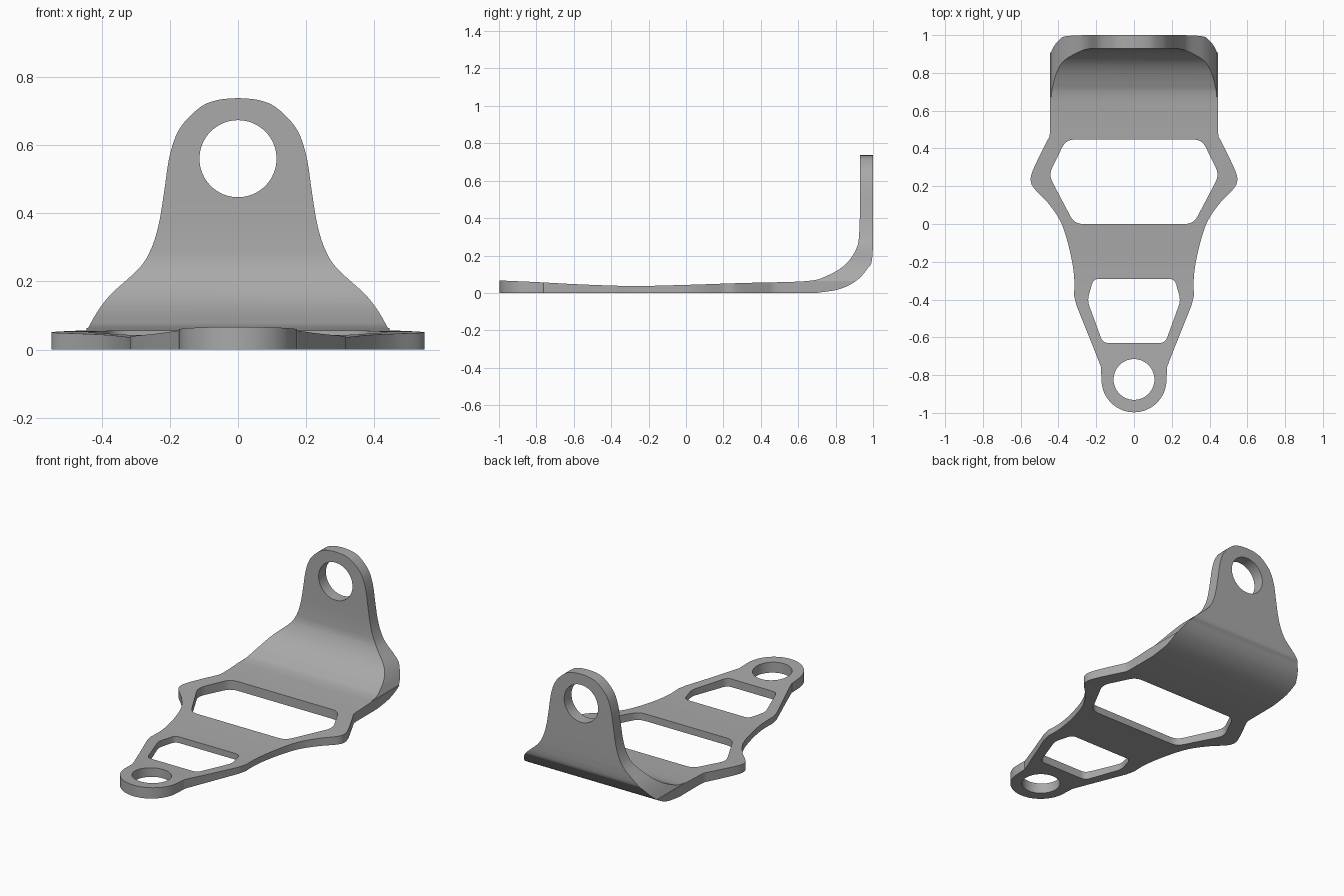
import bpy, bmesh, math
from mathutils import Vector

cube = bpy.data.objects.get("Cube")
if cube:
    bpy.data.objects.remove(cube, do_unlink=True)

metal = bpy.data.materials.new("grey_metal")
metal.use_nodes = True
colour = (0.4, 0.4, 0.4, 1)
metal.diffuse_color = colour
metal.node_tree.nodes["Principled BSDF"].inputs["Base Color"].default_value = colour


def smooth(pts, steps=6):
    """Open curve passing through every given point."""
    p = [Vector(q) for q in pts]
    p = [2 * p[0] - p[1]] + p + [2 * p[-1] - p[-2]]
    out = []
    for a, b, c, d in zip(p, p[1:], p[2:], p[3:]):
        for i in range(steps):
            t = i / steps
            out.append(0.5 * (2 * b + (c - a) * t + (2 * a - 5 * b + 4 * c - d) * t ** 2
                              + (3 * b - a - 3 * c + d) * t ** 3))
    return out + [p[-2]]


def mirrored(half):
    """Close a right-hand half outline with its left-hand copy."""
    half = [Vector(q) for q in half]
    left = [Vector((-q.x, q.y)) for q in reversed(half) if q.x > 1e-5]
    return half + left


def rounded(pts, r, steps=5):
    """Polygon with rounded corners."""
    p = [Vector(q) for q in pts]
    out = []
    for i, b in enumerate(p):
        a, c = p[i - 1], p[(i + 1) % len(p)]
        s, e = b + (a - b).normalized() * r, b + (c - b).normalized() * r
        for k in range(steps + 1):
            t = k / steps
            out.append(s * (1 - t) ** 2 + b * 2 * t * (1 - t) + e * t ** 2)
    return out


def circle(cy, r, n=64):
    return [Vector((r * math.cos(math.tau * i / n), cy + r * math.sin(math.tau * i / n)))
            for i in range(n)]


def prism(name, pts, axis, lo, hi):
    """Extrude a 2D outline along one axis."""
    place = {"x": lambda q, d: (d, q.x, q.y),
             "y": lambda q, d: (q.x, d, q.y),
             "z": lambda q, d: (q.x, q.y, d)}[axis]
    bm = bmesh.new()
    rings = [[bm.verts.new(place(q, d)) for q in pts] for d in (lo, hi)]
    for ring in rings:
        bm.faces.new(ring)
    for i in range(len(pts)):
        bm.faces.new((rings[0][i - 1], rings[0][i], rings[1][i], rings[1][i - 1]))
    bmesh.ops.recalc_face_normals(bm, faces=bm.faces)
    mesh = bpy.data.meshes.new(name)
    bm.to_mesh(mesh)
    bm.free()
    mesh.materials.append(metal)
    obj = bpy.data.objects.new(name, mesh)
    bpy.context.collection.objects.link(obj)
    return obj


# Bent sheet: side profile swept across the width
inner = smooth([(-1.05, 0.069), (-0.8, 0.058), (-0.55, 0.045), (-0.28, 0.037), (0, 0.043),
                (0.3, 0.053), (0.64, 0.063), (0.75, 0.09), (0.85, 0.15),
                (0.91, 0.235), (0.926, 0.32), (0.93, 0.5), (0.93, 0.8)])
outer = smooth([(1, 0.8), (1, 0.5), (0.997, 0.2), (0.97, 0.13), (0.91, 0.065),
                (0.82, 0.02), (0.7, 0)]) + [Vector((-1.05, 0))]
bracket = prism("bracket", inner + outer, "x", -0.7, 0.7)

# Plan outline: upright flange, side lugs, waist and rounded nose
nose = [Vector((0.172 * math.sin(math.radians(a)), -0.825 - 0.172 * math.cos(math.radians(a))))
        for a in range(90, -1, -6)]
plan = ([Vector((0.444, 1.1)), Vector((0.444, 0.5))]
        + smooth([(0.447, 0.465), (0.49, 0.38), (0.535, 0.285), (0.547, 0.235), (0.53, 0.19),
                  (0.45, 0.105), (0.383, 0), (0.338, -0.15), (0.317, -0.28), (0.317, -0.38)])
        + smooth([(0.305, -0.43), (0.185, -0.73), (0.175, -0.765)], 3) + nose)
plan_cutter = prism("plan_outline", mirrored(plan), "z", -0.2, 1)

# Front outline: flared base rising to a rounded eye
front = ([Vector((0.7, -0.2)), Vector((0.7, 0.062))]
         + smooth([(0.44, 0.063), (0.41, 0.115), (0.37, 0.165), (0.288, 0.241), (0.253, 0.3),
                   (0.232, 0.37), (0.217, 0.46), (0.2, 0.57), (0.17, 0.65), (0.112, 0.71),
                   (0.06, 0.732), (0, 0.738)]))
front_cutter = prism("front_outline", mirrored(front), "y", -1.3, 1.3)

# Openings
large = mirrored([(0.315, 0), (0.452, 0.26), (0.36, 0.447)])
small = mirrored([(0.165, -0.63), (0.247, -0.405), (0.215, -0.29)])
holes = [prism("large_window", rounded(large, 0.045), "z", -0.2, 0.4),
         prism("small_window", rounded(small, 0.03), "z", -0.2, 0.4),
         prism("nose_hole", circle(-0.823, 0.108), "z", -0.2, 0.4),
         prism("eye_hole", circle(0.56, 0.113), "y", 0.7, 1.3)]

# Trim the sheet and cut the openings
cutters = [(plan_cutter, "INTERSECT"), (front_cutter, "INTERSECT")]
cutters += [(h, "DIFFERENCE") for h in holes]
for cutter, operation in cutters:
    mod = bracket.modifiers.new(cutter.name, "BOOLEAN")
    mod.object, mod.operation, mod.solver = cutter, operation, "EXACT"
    cutter.hide_render = True

bpy.context.view_layer.update()
graph = bpy.context.evaluated_depsgraph_get()
result = bpy.data.meshes.new_from_object(bracket.evaluated_get(graph))
bracket.modifiers.clear()
bracket.data = result
for cutter, _ in cutters:
    bpy.data.objects.remove(cutter, do_unlink=True)

bpy.ops.object.select_all(action="DESELECT")
bracket.select_set(True)
bpy.context.view_layer.objects.active = bracket
bpy.ops.object.shade_smooth_by_angle(angle=math.radians(30))
